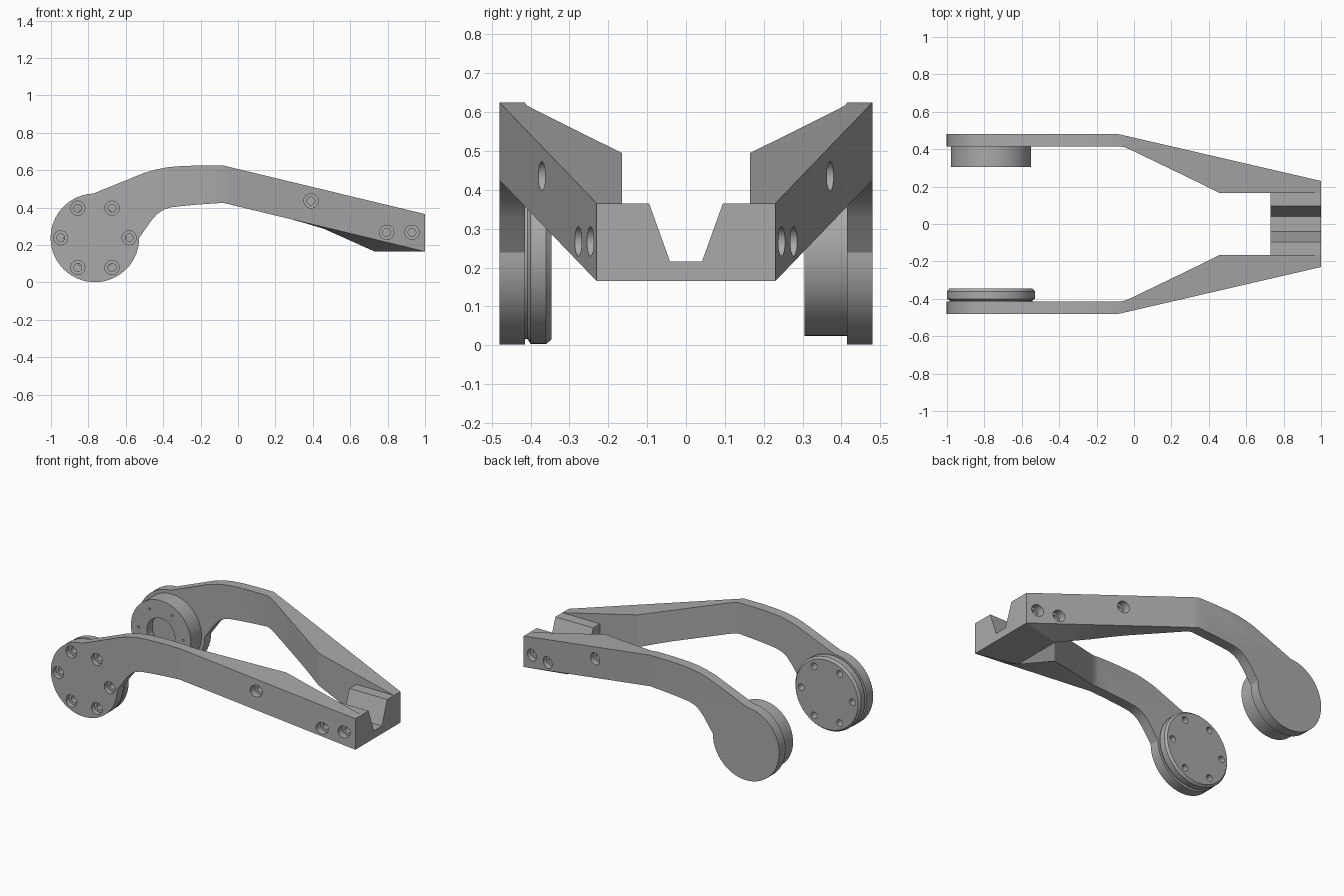
import bpy, bmesh, math
from mathutils import Vector

if "Cube" in bpy.data.objects:
    bpy.data.objects.remove(bpy.data.objects["Cube"])

HUB_X, HUB_Z, HUB_R = -0.765, 0.238, 0.237
BEND = -0.08

grey = bpy.data.materials.new("plain grey")
grey.use_nodes = True
grey.diffuse_color = (0.4, 0.4, 0.4, 1)
grey.node_tree.nodes["Principled BSDF"].inputs["Base Color"].default_value = (0.4, 0.4, 0.4, 1)


def finish(name, bm):
    bmesh.ops.recalc_face_normals(bm, faces=bm.faces)
    mesh = bpy.data.meshes.new(name)
    bm.to_mesh(mesh)
    bm.free()
    mesh.materials.append(grey)
    ob = bpy.data.objects.new(name, mesh)
    bpy.context.collection.objects.link(ob)
    return ob


def skin(bm, rings, closed=True):
    """Join consecutive vertex rings with quads."""
    for a, b in zip(rings, rings[1:]):
        n = len(a)
        for i in range(n if closed else n - 1):
            j = (i + 1) % n
            bm.faces.new((a[i], a[j], b[j], b[i]))


def turned(bm, profile, x, z, steps=64):
    """Solid turned about an axis parallel to y; profile is (radius, y)."""
    rings = []
    for r, y in profile:
        rings.append([bm.verts.new((x + r * math.cos(math.tau * i / steps), y,
                                    z + r * math.sin(math.tau * i / steps)))
                      for i in range(steps)])
    skin(bm, rings)
    bm.faces.new(rings[0])
    bm.faces.new(rings[-1])


def drill(ob, holes):
    """Cut turned holes, each given as (profile, x, z)."""
    bm = bmesh.new()
    for profile, x, z in holes:
        turned(bm, profile, x, z, 24)
    cutter = finish(ob.name + "_cutter", bm)
    cutter.hide_render = True
    cutter.hide_viewport = True
    mod = ob.modifiers.new("holes", "BOOLEAN")
    mod.operation, mod.solver, mod.object = "DIFFERENCE", "EXACT", cutter
    bpy.context.view_layer.update()
    mesh = bpy.data.meshes.new_from_object(ob.evaluated_get(bpy.context.evaluated_depsgraph_get()))
    ob.modifiers.clear()
    ob.data = mesh
    bpy.data.objects.remove(cutter)


def smooth(ob):
    bpy.ops.object.select_all(action="DESELECT")
    ob.select_set(True)
    bpy.context.view_layer.objects.active = ob
    bpy.ops.object.shade_smooth_by_angle(angle=math.radians(25))


def bolt_circle(radius):
    return [(HUB_X + radius * math.cos(math.tau * i / 6),
             HUB_Z + radius * math.sin(math.tau * i / 6)) for i in range(6)]


def outer_y(x):
    return 0.48 - 0.25 * max(0, (x - BEND) / (1 - BEND))


def make_arm(name, side):
    bm = bmesh.new()
    # Flat hub and curved neck outline, from the top of the bend round to its underside
    outline = [(BEND, 0.625), (-0.2, 0.625), (-0.3, 0.622), (-0.38, 0.615),
               (-0.44, 0.603), (-0.5, 0.586)]
    for i in range(41):
        a = math.radians(92 + 268 * i / 40)
        outline.append((HUB_X + HUB_R * math.cos(a), HUB_Z + HUB_R * math.sin(a)))
    outline += [(-0.465, 0.328), (-0.43, 0.367), (-0.4, 0.387), (-0.36, 0.401),
                (-0.3, 0.408), (-0.2, 0.417), (BEND, 0.425)]
    outer = [bm.verts.new((x, side * 0.48, z)) for x, z in outline]
    inner = [bm.verts.new((x, side * 0.415, z)) for x, z in outline]
    bm.faces.new(outer)
    bm.faces.new(inner)
    skin(bm, [outer, inner], closed=False)

    # Tapering bar: station, inner face position, extra depth on the inner underside
    last = [outer[0], inner[0], inner[-1], outer[-1]]
    for x, y_in, drop in [(-0.05, 0.41, 0), (-0.02, 0.398, 0), (0.28, 0.253, 0),
                          (0.36, 0.214, 0.003), (0.46, 0.165, 0.009),
                          (0.73, 0.165, 0.065), (1, 0.165, 0)]:
        fall = 0.26 * (x - BEND) / (1 - BEND)
        top, low = 0.625 - fall, 0.425 - fall
        ring = [bm.verts.new((x, side * y, z)) for y, z in
                [(outer_y(x), top), (y_in, top), (y_in, low - drop), (outer_y(x), low)]]
        for i, j in [(0, 1), (1, 2), (3, 0)]:
            bm.faces.new((last[i], last[j], ring[j], ring[i]))
        bm.faces.new((last[2], ring[2], ring[3]))
        bm.faces.new((last[2], ring[3], last[3]))
        last = ring
    bm.faces.new(last)
    arm = finish(name, bm)

    # Counterbored screw holes along the bar
    holes = []
    for x, z in [(0.39, 0.435), (0.795, 0.267), (0.93, 0.267)]:
        y = outer_y(x)
        holes.append(([(0.038, side * 0.6), (0.038, side * (y - 0.04)),
                       (0.021, side * (y - 0.04)), (0.021, side * (y - 0.1))], x, z))
    # Only the front hub is bolted through
    if side < 0:
        for x, z in bolt_circle(0.183):
            holes.append(([(0.038, -0.6), (0.038, -0.45), (0.021, -0.45), (0.021, -0.3)], x, z))
    drill(arm, holes)
    smooth(arm)


make_arm("front_arm", -1)
make_arm("back_arm", 1)

# Chamfered bolted disc inside the front hub
bm = bmesh.new()
turned(bm, [(0.222, -0.415), (0.222, -0.408), (0.235, -0.4), (0.235, -0.36),
            (0.223, -0.346)], HUB_X, HUB_Z)
front_disc = finish("front_disc", bm)
drill(front_disc, [([(0.021, -0.5), (0.021, -0.3)], x, z) for x, z in bolt_circle(0.183)])
smooth(front_disc)

# Recessed drum inside the back hub, with small pin holes
bm = bmesh.new()
turned(bm, [(0.1, 0.36), (0.1, 0.305), (0.214, 0.305), (0.214, 0.415)], HUB_X, HUB_Z)
back_drum = finish("back_drum", bm)
drill(back_drum, [([(0.007, 0.29), (0.007, 0.33)], x, z) for x, z in bolt_circle(0.16)])
smooth(back_drum)

# Notched block that joins the two arms
half = [(0.165, 0.165), (0.165, 0.365), (0.095, 0.365), (0.041, 0.215)]
section = half + [(-y, z) for y, z in reversed(half)]
bm = bmesh.new()
face = bm.faces.new([bm.verts.new((0.73, y, z)) for y, z in section])
grown = bmesh.ops.extrude_face_region(bm, geom=[face], use_keep_orig=True)
bmesh.ops.translate(bm, vec=Vector((0.27, 0, 0)),
                    verts=[v for v in grown["geom"] if isinstance(v, bmesh.types.BMVert)])
finish("notched_block", bm)
